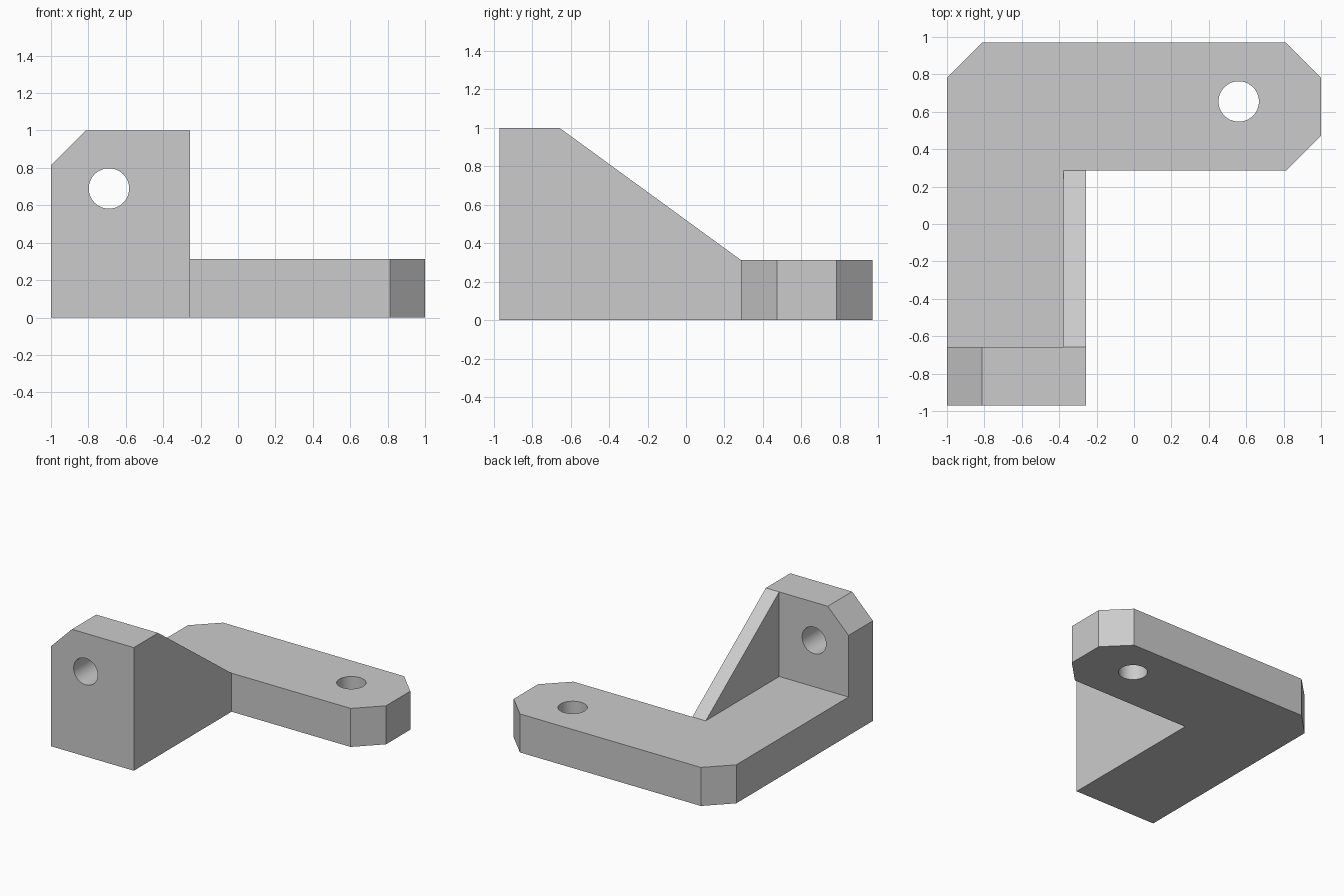
import bpy
import bmesh
import math
from mathutils import Vector

cube = bpy.data.objects.get("Cube")
if cube:
    bpy.data.objects.remove(cube, do_unlink=True)

grey = bpy.data.materials.new("plain grey")
grey.use_nodes = True
grey.diffuse_color = (0.6, 0.6, 0.6, 1)
grey.node_tree.nodes["Principled BSDF"].inputs["Base Color"].default_value = (0.6, 0.6, 0.6, 1)

# Main dimensions
BACK, FRONT = 0.97, -0.97
INNER_X, INNER_Y = -0.257, 0.285
WALL_Y, THICK, CUT = -0.658, 0.313, 0.187
HOLE_R = 0.108


def prism(name, profile, axis, start, end):
    """Extrude a 2D profile along an axis; the profile uses the other two axes in order."""
    def point(p, depth):
        co = list(p)
        co.insert(axis, depth)
        return Vector(co)

    bm = bmesh.new()
    base = bm.faces.new([bm.verts.new(point(p, start)) for p in profile])
    extruded = bmesh.ops.extrude_face_region(bm, geom=[base], use_keep_orig=True)
    top = [v for v in extruded["geom"] if isinstance(v, bmesh.types.BMVert)]
    bmesh.ops.translate(bm, verts=top, vec=point((0, 0), end - start))
    bmesh.ops.recalc_face_normals(bm, faces=bm.faces)
    mesh = bpy.data.meshes.new(name)
    bm.to_mesh(mesh)
    bm.free()
    mesh.materials.append(grey)
    obj = bpy.data.objects.new(name, mesh)
    bpy.context.collection.objects.link(obj)
    return obj


def circle(u, v, steps=48):
    turns = [2 * math.pi * i / steps for i in range(steps)]
    return [(u + HOLE_R * math.cos(t), v + HOLE_R * math.sin(t)) for t in turns]


def combine(target, tool, operation):
    """Apply a boolean and remove the tool."""
    tool.hide_render = True
    mod = target.modifiers.new(operation, "BOOLEAN")
    mod.operation, mod.solver, mod.object = operation, "EXACT", tool
    bpy.context.view_layer.objects.active = target
    bpy.ops.object.modifier_apply(modifier=mod.name)
    bpy.data.objects.remove(tool, do_unlink=True)


# L-shaped base plate with clipped corners
bracket = prism("corner_bracket", [
    (-1, FRONT), (INNER_X, FRONT), (INNER_X, INNER_Y), (1 - CUT, INNER_Y),
    (1, INNER_Y + CUT), (1, BACK - CUT), (1 - CUT, BACK),
    (CUT - 1, BACK), (-1, BACK - CUT)], 2, 0, THICK)

# Upright front wall with one clipped corner
wall = prism("front_wall", [
    (-1, 0), (INNER_X, 0), (INNER_X, 1), (CUT - 1, 1), (-1, 1 - CUT)], 1, FRONT, WALL_Y)

# Sloping side gusset
gusset = prism("side_gusset", [
    (FRONT, 0), (INNER_Y, 0), (INNER_Y, THICK), (WALL_Y, 1), (FRONT, 1)],
    0, -0.377, INNER_X)

for part in (wall, gusset):
    combine(bracket, part, "UNION")

# Bolt holes through the plate and the wall
combine(bracket, prism("plate_hole", circle(0.56, 0.655), 2, -0.2, 0.6), "DIFFERENCE")
combine(bracket, prism("wall_hole", circle(-0.69, 0.69), 1, -1.2, -0.4), "DIFFERENCE")

# Merge the coplanar faces left by the joins
bm = bmesh.new()
bm.from_mesh(bracket.data)
bmesh.ops.remove_doubles(bm, verts=bm.verts, dist=0.0001)
bmesh.ops.dissolve_limit(bm, angle_limit=math.radians(0.5), verts=bm.verts, edges=bm.edges)
bm.to_mesh(bracket.data)
bm.free()

bpy.ops.object.select_all(action="DESELECT")
bracket.select_set(True)
bpy.context.view_layer.objects.active = bracket
bpy.ops.object.shade_smooth_by_angle(angle=math.radians(30))
